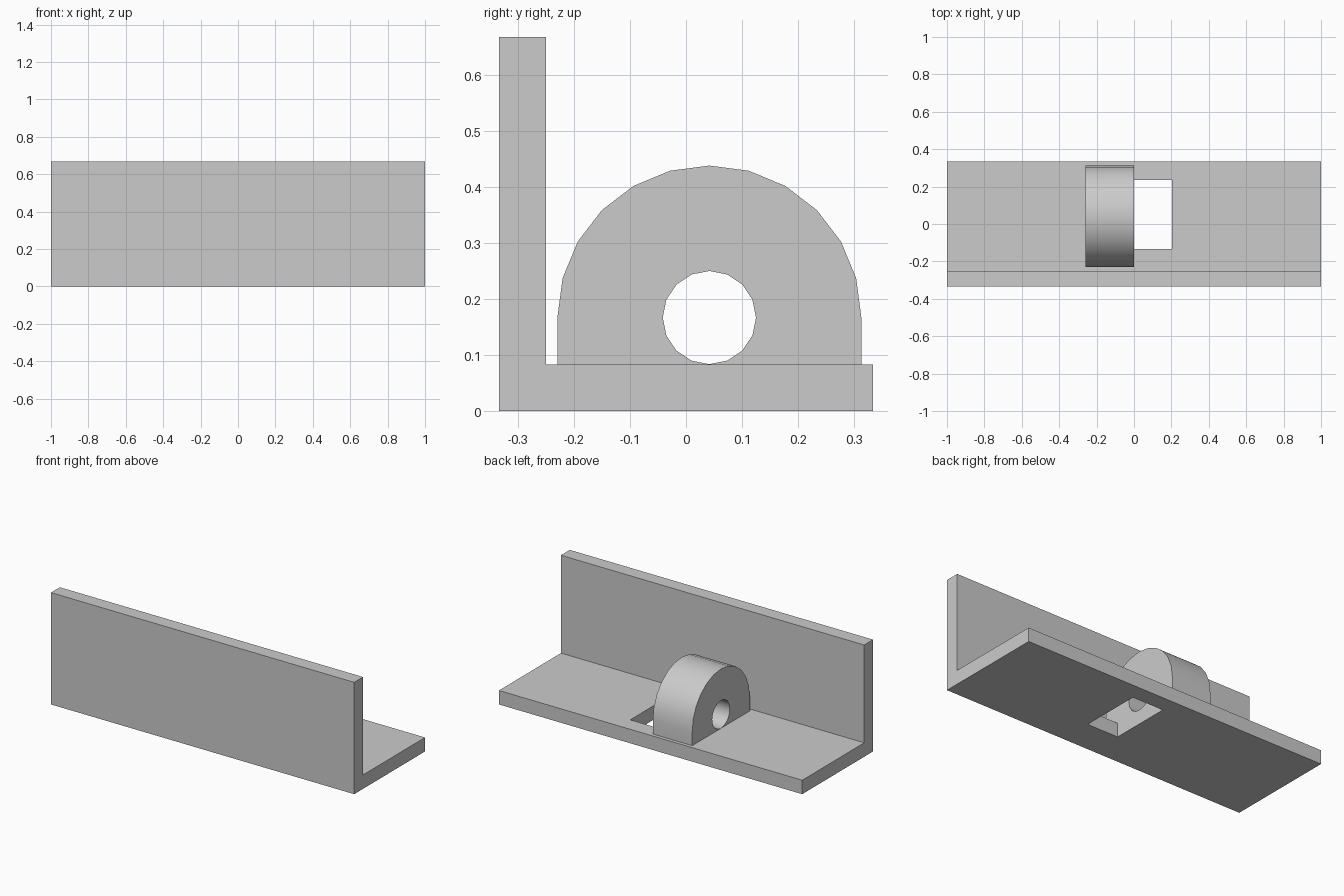
import bpy, bmesh
from math import cos, sin, pi

cube = bpy.data.objects.get("Cube")
if cube:
    bpy.data.objects.remove(cube, do_unlink=True)

grey = bpy.data.materials.new("plain_grey")
grey.use_nodes = True
colour = (0.6, 0.6, 0.6, 1)
grey.diffuse_color = colour
grey.node_tree.nodes["Principled BSDF"].inputs["Base Color"].default_value = colour

T = 1 / 12          # sheet thickness
D = 1 / 3           # half depth of the bracket


def extrude_x(name, outline, x0, x1):
    """Solid made by sweeping a (y, z) outline from x0 to x1."""
    bm = bmesh.new()
    face = bm.faces.new([bm.verts.new((x0, y, z)) for y, z in outline])
    swept = bmesh.ops.extrude_face_region(bm, geom=[face])["geom"]
    verts = [v for v in swept if isinstance(v, bmesh.types.BMVert)]
    bmesh.ops.translate(bm, verts=verts, vec=(x1 - x0, 0, 0))
    bmesh.ops.recalc_face_normals(bm, faces=bm.faces)
    mesh = bpy.data.meshes.new(name)
    bm.to_mesh(mesh)
    bm.free()
    mesh.materials.append(grey)
    obj = bpy.data.objects.new(name, mesh)
    bpy.context.collection.objects.link(obj)
    return obj


def arc(cy, cz, r, start, end, steps):
    angles = [start + (end - start) * i / steps for i in range(steps + 1)]
    return [(cy + r * cos(a), cz + r * sin(a)) for a in angles]


def cut(target, cutter):
    mod = target.modifiers.new("cut", 'BOOLEAN')
    mod.operation = 'DIFFERENCE'
    mod.solver = 'EXACT'
    mod.object = cutter
    bpy.context.view_layer.objects.active = target
    bpy.ops.object.modifier_apply(modifier=mod.name)
    bpy.data.objects.remove(cutter, do_unlink=True)


# L-shaped bracket with a rectangular slot in its base
bracket = extrude_x("angle_bracket", [(-D, 0), (D, 0), (D, T), (-D + T, T),
                                      (-D + T, 2 * D), (-D, 2 * D)], -1, 1)
slot = [(-0.134, -0.1), (0.234, -0.1), (0.234, 0.2), (-0.134, 0.2)]
cut(bracket, extrude_x("slot_cutter", slot, 0, 0.204))

# Round-topped lug with a bore along x
cy, cz, radius = T / 2, 2 * T, 0.271
lug_outline = [(cy - radius, T), (cy + radius, T)] + arc(cy, cz, radius, 0, pi, 12)
lug = extrude_x("bored_lug", lug_outline, -0.26, 0)
bore = arc(cy, cz, T - 0.0002, 0, 2 * pi, 16)[:-1]
cut(lug, extrude_x("bore_cutter", bore, -0.4, 0.1))

# Smooth the curved faces, keep the corners sharp
for obj in bpy.context.view_layer.objects:
    obj.select_set(obj == lug)
bpy.context.view_layer.objects.active = lug
bpy.ops.object.shade_smooth_by_angle(angle=pi / 6)
